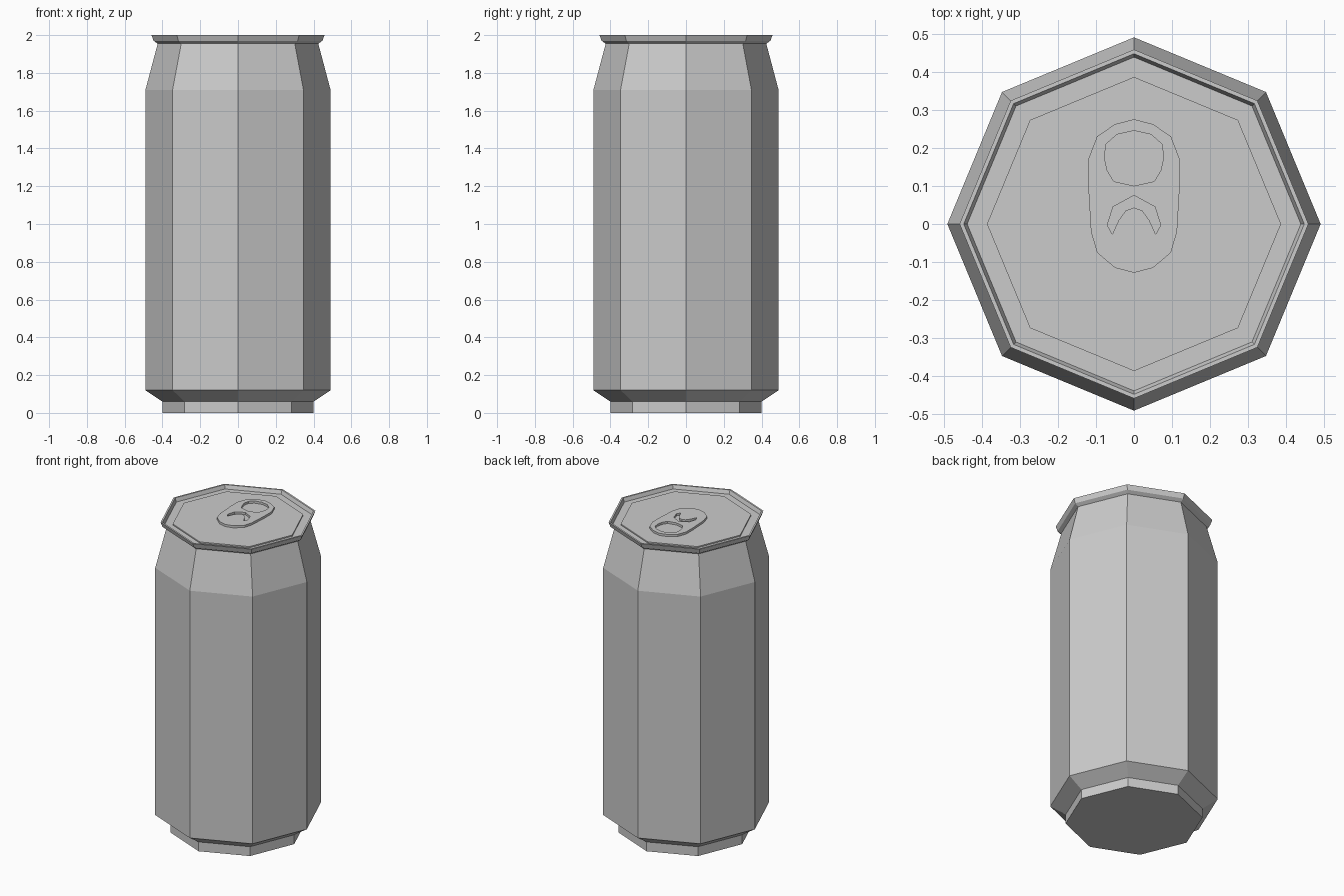
import bpy, bmesh
from math import sin, cos, pi

cube = bpy.data.objects.get("Cube")
if cube:
    bpy.data.objects.remove(cube, do_unlink=True)

SIDES = 8
metal = bpy.data.materials.new("light_grey_metal")
colour = (0.6, 0.6, 0.6, 1)
metal.diffuse_color = colour
metal.use_nodes = True
metal.node_tree.nodes["Principled BSDF"].inputs["Base Color"].default_value = colour


def add_object(name, mesh):
    mesh.materials.clear()
    mesh.materials.append(metal)
    obj = bpy.data.objects.new(name, mesh)
    bpy.context.collection.objects.link(obj)
    return obj


def lathe(name, profile):
    """Octagonal solid from (radius, height) rings, capped at both ends."""
    bm = bmesh.new()
    rings = [[bm.verts.new((r * cos(2 * pi * i / SIDES), r * sin(2 * pi * i / SIDES), z))
              for i in range(SIDES)] for r, z in profile]
    for low, high in zip(rings, rings[1:]):
        for i in range(SIDES):
            j = (i + 1) % SIDES
            bm.faces.new((low[i], low[j], high[j], high[i]))
    bm.faces.new(rings[0][::-1])
    bm.faces.new(rings[-1])
    mesh = bpy.data.meshes.new(name)
    bm.to_mesh(mesh)
    bm.free()
    return add_object(name, mesh)


def mirrored(half):
    """Close a half outline whose first and last points lie on x = 0."""
    return half + [(-x, y) for x, y in half[-2:0:-1]]


def plate(name, outlines, bottom, top):
    """Flat plate from an outer outline followed by hole outlines."""
    curve = bpy.data.curves.new(name + "_outline", "CURVE")
    curve.dimensions = "2D"
    curve.fill_mode = "BOTH"
    curve.extrude = (top - bottom) / 2
    for points in outlines:
        spline = curve.splines.new("POLY")
        spline.points.add(len(points) - 1)
        for p, (x, y) in zip(spline.points, points):
            p.co = (x, y, 0, 1)
        spline.use_cyclic_u = True
    helper = bpy.data.objects.new(name + "_helper", curve)
    bpy.context.collection.objects.link(helper)
    bpy.context.view_layer.update()
    evaluated = helper.evaluated_get(bpy.context.evaluated_depsgraph_get())
    mesh = bpy.data.meshes.new_from_object(evaluated)
    bpy.data.objects.remove(helper, do_unlink=True)
    mesh.polygons.foreach_set("use_smooth", [False] * len(mesh.polygons))
    obj = add_object(name, mesh)
    obj.location.z = (bottom + top) / 2
    return obj


# Can body with foot, shoulder, rolled rim and sunken lid
lathe("can_body", [
    (0.40, 0), (0.40, 0.06), (0.49, 0.12), (0.49, 1.71), (0.425, 1.955),
    (0.447, 1.97), (0.458, 2.0), (0.447, 2.0), (0.438, 1.976),
    (0.386, 1.976), (0.386, 1.984)])

# Pull tab with a finger hole and a crescent rivet slot
tab = mirrored([(0, 0.275), (0.05, 0.262), (0.097, 0.23), (0.12, 0.17), (0.12, 0.1),
                (0.113, -0.02), (0.097, -0.075), (0.05, -0.115), (0, -0.128)])
finger_hole = mirrored([(0, 0.245), (0.045, 0.235), (0.073, 0.21), (0.078, 0.175),
                        (0.07, 0.14), (0.053, 0.112), (0, 0.1)])
slot = mirrored([(0, 0.075), (0.055, 0.045), (0.07, -0.003), (0.057, -0.027),
                 (0.04, 0.01), (0.022, 0.035), (0, 0.043)])
plate("pull_tab", [tab, finger_hole, slot], 1.983, 1.998)
